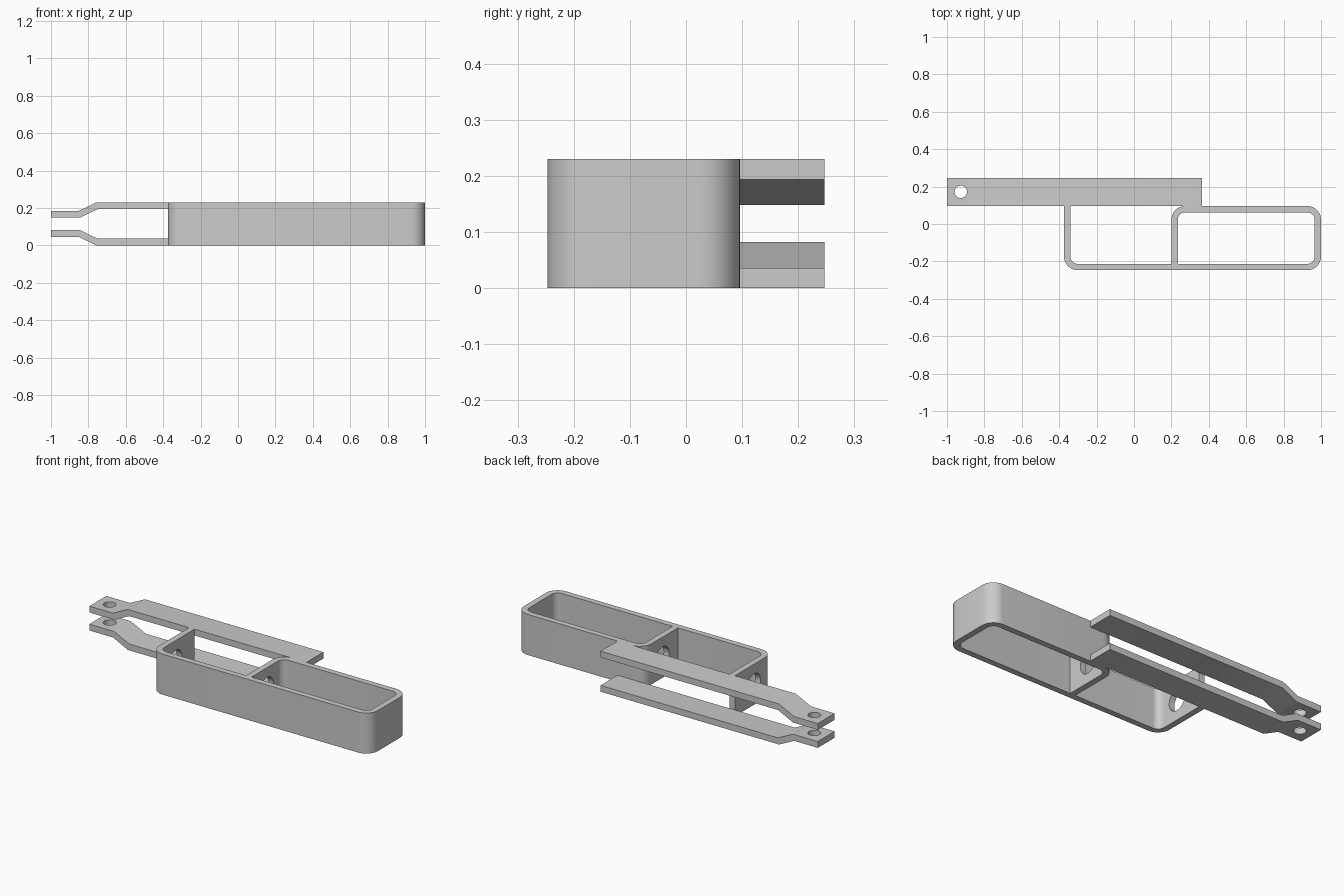
import bpy, bmesh
from math import cos, sin, pi
from mathutils import Vector

if "Cube" in bpy.data.objects:
    bpy.data.objects.remove(bpy.data.objects["Cube"])

H = 0.23          # overall height
WALL = 0.034      # band thickness
JOIN = 0.096      # y where band meets the arms


def make_object(name, bm):
    bmesh.ops.recalc_face_normals(bm, faces=bm.faces)
    mesh = bpy.data.meshes.new(name)
    bm.to_mesh(mesh)
    bm.free()
    ob = bpy.data.objects.new(name, mesh)
    bpy.context.collection.objects.link(ob)
    return ob


def prism_xz(name, pts, y0, y1):
    bm = bmesh.new()
    face = bm.faces.new([bm.verts.new((x, y0, z)) for x, z in pts])
    ext = bmesh.ops.extrude_face_region(bm, geom=[face])["geom"]
    bmesh.ops.translate(bm, vec=(0, y1 - y0, 0),
                        verts=[v for v in ext if isinstance(v, bmesh.types.BMVert)])
    return make_object(name, bm)


def band(name, path, radius, thick, height, steps=10):
    # path corners are all right angles, rounded with arcs
    pts = [Vector(p) for p in path]
    sections = []
    for i, p in enumerate(pts):
        d_in = (p - pts[i - 1]).normalized() if i else None
        d_out = (pts[i + 1] - p).normalized() if i < len(pts) - 1 else None
        if d_in is None or d_out is None:
            d = d_out or d_in
            sections.append((p, Vector((-d.y, d.x))))
            continue
        centre = p - d_in * radius + d_out * radius
        turn = 1 if d_in.cross(d_out) > 0 else -1
        for k in range(steps + 1):
            a = pi / 2 * k / steps
            r = -d_out * cos(a) + d_in * sin(a)
            sections.append((centre + r * radius, -r * turn))
    bm = bmesh.new()
    rings = []
    for c, n in sections:
        a, b = c + n * thick / 2, c - n * thick / 2
        rings.append([bm.verts.new((q.x, q.y, z))
                      for q, z in ((a, 0), (b, 0), (b, height), (a, height))])
    for r, s in zip(rings, rings[1:]):
        for j in range(4):
            k = (j + 1) % 4
            bm.faces.new((r[j], r[k], s[k], s[j]))
    bm.faces.new(rings[0])
    bm.faces.new(rings[-1])
    return make_object(name, bm)


def drill(ob, loc, radius, depth, rot=(0, 0, 0)):
    bpy.ops.mesh.primitive_cylinder_add(vertices=48, radius=radius, depth=depth,
                                        location=loc, rotation=rot)
    cutter = bpy.context.object
    cutter.name = "hole_cutter"
    cutter.hide_render = True
    cutter.display_type = 'WIRE'
    mod = ob.modifiers.new("hole", 'BOOLEAN')
    mod.operation = 'DIFFERENCE'
    mod.solver = 'EXACT'
    mod.object = cutter
    bpy.context.view_layer.update()
    dg = bpy.context.evaluated_depsgraph_get()
    mesh = bpy.data.meshes.new_from_object(ob.evaluated_get(dg))
    ob.modifiers.clear()
    ob.data = mesh
    bpy.data.objects.remove(cutter)


def smooth(ob):
    bpy.ops.object.select_all(action='DESELECT')
    ob.select_set(True)
    bpy.context.view_layer.objects.active = ob
    bpy.ops.object.shade_smooth_by_angle(angle=0.5)


# folded band: left wall, front wall, right wall, back wall, divider
t = WALL / 2
front, back = -0.247 + t, JOIN - t
left, right, mid = -0.374 + t, 1 - t, 0.2 + t
frame = band("folded_frame",
             [(left, JOIN), (left, front), (right, front), (right, back),
              (mid, back), (mid, front + t)], 0.056, WALL, H)

# crosswise holes in the left wall and the divider
for x in (left, mid):
    drill(frame, (x, -0.075, H / 2), 0.06, 0.08, (0, pi / 2, 0))
smooth(frame)

# joggled arms, lower one mirrored from the upper one
upper = [(-1, 0.148), (-0.845, 0.148), (-0.75, 0.194), (0.363, 0.194),
         (0.363, H), (-0.757, H), (-0.852, 0.184), (-1, 0.184)]
for name, pts in (("upper_arm", upper),
                  ("lower_arm", [(x, H - z) for x, z in upper])):
    arm = prism_xz(name, pts, JOIN, 0.247)
    drill(arm, (-0.926, 0.172, H / 2), 0.033, 0.5)
    smooth(arm)
